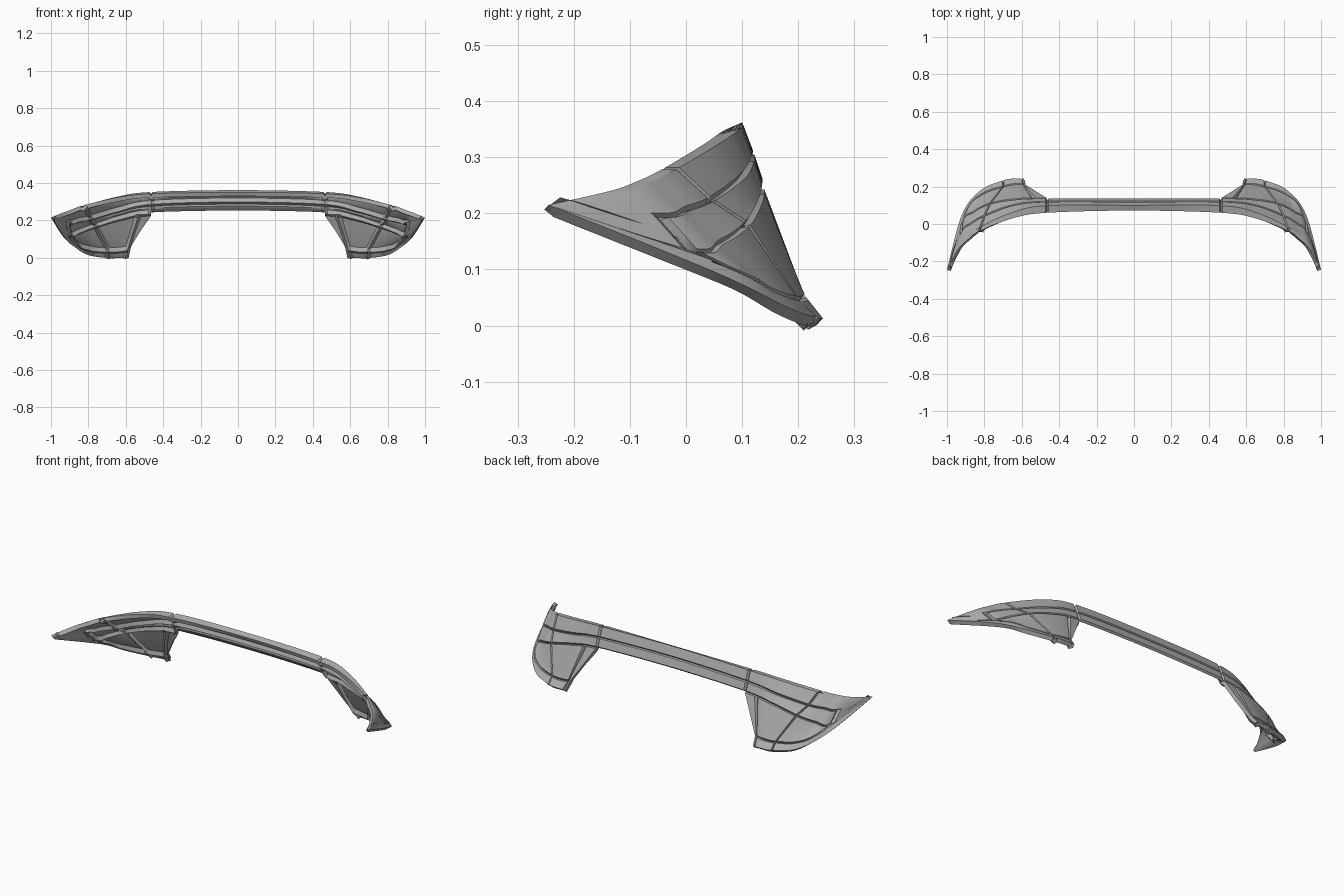
import bpy
import bmesh
import math
from mathutils import Vector

cube = bpy.data.objects.get("Cube")
if cube:
    bpy.data.objects.remove(cube, do_unlink=True)

# Guide curves of one half, from the centre line to the pointed tip
TIP = (1, -.245, .215)
top_edge = [(0, .072, .35), (.465, .06, .343), (.65, .03, .322), (.83, -.04, .28),
            (.89, -.085, .258), (.94, -.135, .24), TIP]
crest = [(0, .1, .362), (.465, .098, .352), (.65, .062, .326), (.82, -.015, .28),
         (.885, -.06, .257), (.935, -.11, .238), TIP]
upper_groove = [(0, .12, .31), (.465, .12, .298), (.65, .1, .265), (.8, .045, .225),
                (.87, .005, .21), (.925, -.045, .197), TIP]
lower_groove = [(0, .138, .257), (.465, .138, .247), (.63, .133, .222), (.77, .11, .182),
                (.86, .065, .15), (.92, .01, .135), TIP]
panel_border = [(.58, .21, .055), (.63, .213, .05), (.7, .2, .048),
                (.81, .16, .062), (.895, .07, .108), TIP]
bottom_edge = [(.59, .244, .013), (.64, .243, .013), (.7, .233, .014),
               (.82, .18, .033), (.92, .05, .096), TIP]
GUIDES = [top_edge, crest, upper_groove, lower_groove,
          panel_border[:1] + panel_border, bottom_edge[:1] + bottom_edge]
BAR_GUIDE = 3          # last guide that crosses the centre bar
GROOVE_GUIDES = (2, 3, 4)
PANEL_END = 4          # station where the panels close before the tip
WIDTH, DEPTH, SHELL = .006, .012, .022


def guide_point(index, t):
    """Smooth spline through one guide; t runs from -1 (centre) to 5 (tip)."""
    pts = [Vector(p) for p in GUIDES[index]]
    k = min(max(t + 1, 0), len(pts) - 1)
    i = min(int(k), len(pts) - 2)
    f = k - i
    a, b = pts[i], pts[i + 1]
    if i > 0:
        before = pts[i - 1]
    else:
        before = Vector((-b.x, b.y, b.z))
    after = pts[i + 2] if i + 2 < len(pts) else b
    ta, tb = (b - before) / 2, (after - a) / 2
    return (a * (2 * f**3 - 3 * f**2 + 1) + ta * (f**3 - 2 * f**2 + f)
            + b * (3 * f**2 - 2 * f**3) + tb * (f**3 - f**2))


def surface_point(t, guide, side):
    """Point on a guide, or just beside it; side is a fraction or a groove lip."""
    p = guide_point(guide, t)
    if side == 0:
        return p
    if side in ("above", "below"):
        other = guide_point(guide + (1 if side == "below" else -1), t)
        length = (other - p).length
        return p.lerp(other, min(.35, WIDTH / max(length, WIDTH)))
    return p.lerp(guide_point(guide + 1, t), side)


def outward(t, guide):
    along = guide_point(guide, t + .02) - guide_point(guide, t - .02)
    lo, hi = max(guide - 1, 0), min(guide + 1, len(GUIDES) - 1)
    if t < 0:
        hi = min(hi, BAR_GUIDE)
    down = guide_point(hi, t) - guide_point(lo, t)
    return along.cross(down).normalized()


# Rows from the top edge to the bottom edge, with lips around every groove
rows = []
for g in range(len(GUIDES)):
    if g in GROOVE_GUIDES:
        rows += [(g, "above"), (g, 0), (g, "below")]
    else:
        rows.append((g, 0))
    if g < len(GUIDES) - 1:
        rows.append((g, .5))

# Cross grooves: station, half width, first and last guide they cut
cross_grooves = [(0, .025, 0, 3), (.3, .06, 3, 5), (2, .045, 0, 5), (4, .09, 2, 4)]
columns = [i / 10 for i in range(-10, 51)]
for t, half, first, last in cross_grooves:
    columns = [c for c in columns if abs(c - t) > half + .02] + [t - half, t, t + half]
columns.sort()


def is_deep(t, guide, side):
    level = guide + (side if isinstance(side, float) else 0)
    if side == "above":
        level -= .1
    elif side == "below":
        level += .1
    if guide in GROOVE_GUIDES and side == 0 and t <= PANEL_END:
        return guide < 4 or t >= .3
    return any(t == g and first <= level <= last for g, _, first, last in cross_grooves)


# Half of the shell as a lofted grid with pressed-in grooves
bm = bmesh.new()
grid = []
for t in columns:
    line = []
    for guide, side in rows:
        p = surface_point(t, guide, side)
        if is_deep(t, guide, side):
            p = p - outward(t, guide) * DEPTH
        if t == -1:
            p.x = 0
        line.append(bm.verts.new(p))
    grid.append(line)

bar_rows = rows.index((BAR_GUIDE, 0))
for i in range(len(columns) - 1):
    count = bar_rows if columns[i] < 0 else len(rows) - 1
    for j in range(count):
        bm.faces.new((grid[i][j], grid[i + 1][j], grid[i + 1][j + 1], grid[i][j + 1]))
bmesh.ops.delete(bm, geom=[v for v in bm.verts if not v.link_faces], context='VERTS')
bmesh.ops.remove_doubles(bm, verts=bm.verts[:], dist=.0003)

mesh = bpy.data.meshes.new("wing_shell")
bm.to_mesh(mesh)
bm.free()
wing = bpy.data.objects.new("wing_shell", mesh)
bpy.context.scene.collection.objects.link(wing)

# Plain grey finish
grey = bpy.data.materials.new("plain_grey")
grey.use_nodes = True
colour = (.42, .42, .42, 1)
grey.diffuse_color = colour
grey.node_tree.nodes["Principled BSDF"].inputs["Base Color"].default_value = colour
mesh.materials.append(grey)

# Mirror to the other half and give the shell its thickness
mirror = wing.modifiers.new("mirror", 'MIRROR')
mirror.use_axis[0] = True
mirror.merge_threshold = .001
solid = wing.modifiers.new("thickness", 'SOLIDIFY')
solid.thickness = SHELL
solid.offset = -1

for other in bpy.context.selected_objects:
    other.select_set(False)
wing.select_set(True)
bpy.context.view_layer.objects.active = wing
for name in ("mirror", "thickness"):
    bpy.ops.object.modifier_apply(modifier=name)
bpy.ops.object.shade_smooth_by_angle(angle=math.radians(30))
